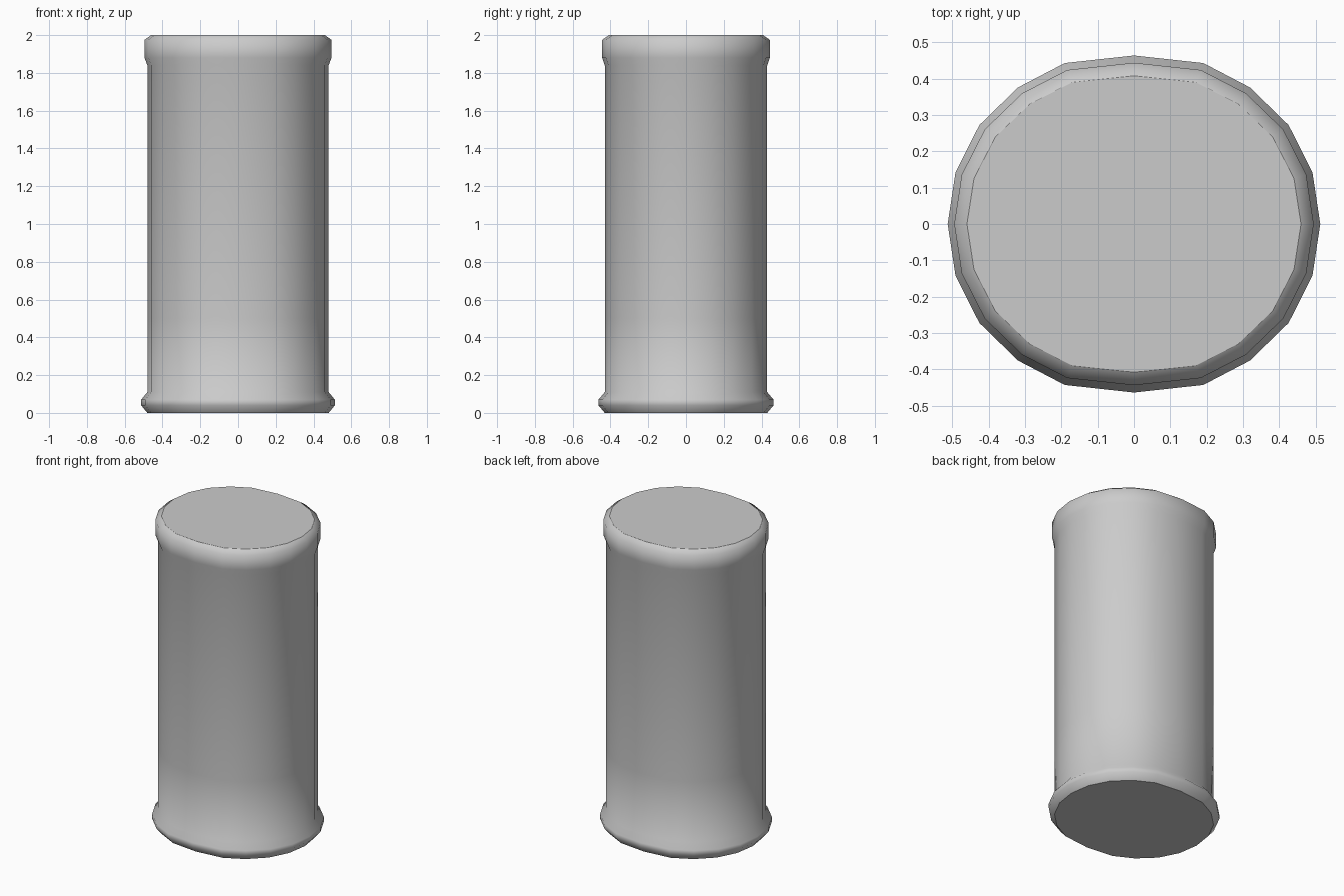
import bpy, bmesh

if "Cube" in bpy.data.objects:
    bpy.data.objects.remove(bpy.data.objects["Cube"])

# Quarter of the 20-sided outline at unit radius, mirrored into a full loop
q = [(1, 0), (.958, .307), (.83, .587), (.623, .81), (.372, .955), (0, 1)]
half = q + [(-x, y) for x, y in q[-2::-1]]
outline = half + [(x, -y) for x, y in half[-2:0:-1]]

# Side profile: half width, half depth, height
profile = [(.48, .43, 0), (.513, .464, .04), (.513, .464, .07), (.48, .43, .11),
           (.48, .43, .5), (.48, .43, 1.84), (.495, .444, 1.88),
           (.495, .444, 1.975), (.46, .408, 2)]


def lofted(name, rings):
    bm = bmesh.new()
    loops = [[bm.verts.new((x * rx, y * ry, z)) for x, y in outline]
             for rx, ry, z in rings]
    n = len(outline)
    for a, b in zip(loops, loops[1:]):
        for i in range(n):
            j = (i + 1) % n
            bm.faces.new((a[i], a[j], b[j], b[i])).smooth = True
    # Flat end caps with crisp borders
    for cap in (loops[0][::-1], loops[-1]):
        for e in bm.faces.new(cap).edges:
            e.smooth = False
    bmesh.ops.recalc_face_normals(bm, faces=bm.faces)
    me = bpy.data.meshes.new(name)
    bm.to_mesh(me)
    bm.free()
    ob = bpy.data.objects.new(name, me)
    bpy.context.collection.objects.link(ob)
    return ob


# Can body with rolled rims
lofted("can_body", profile)
